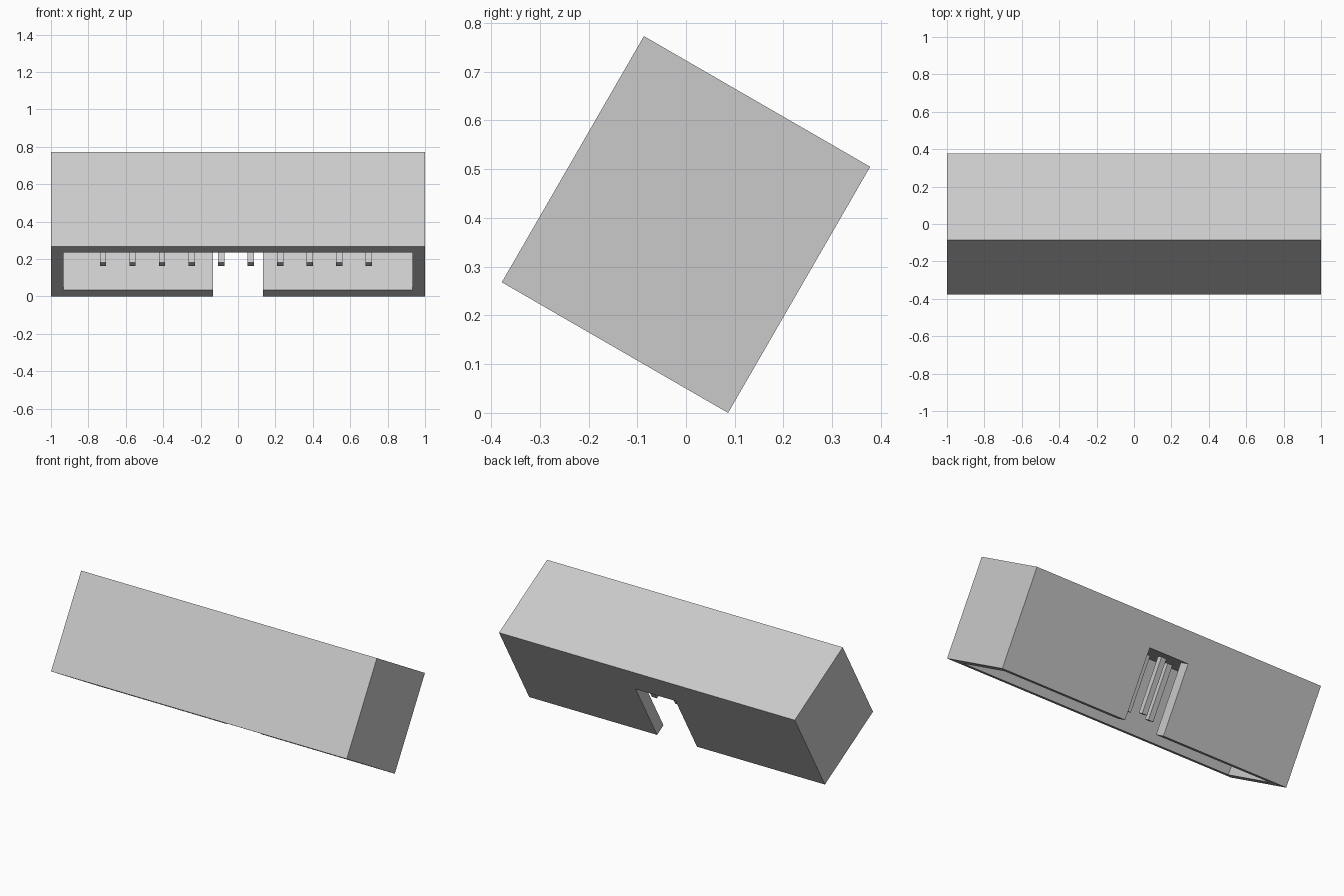
import bpy
import math
from mathutils import Matrix

old = bpy.data.objects.get("Cube")
if old:
    bpy.data.objects.remove(old, do_unlink=True)

# Overall sizes: the housing lies along x, opens downward and is tilted about x
WIDTH, HEIGHT = 0.536, 0.583
DEPTH = 0.414            # depth of the cavity and of the keying notch
WALL = 0.067
PITCH, PIN, TIP = 0.158, 0.034, 0.09
TILT = math.radians(30)
half_y = (WIDTH * math.cos(TILT) + HEIGHT * math.sin(TILT)) / 2
PLACE = Matrix.Translation((0, -half_y, WIDTH * math.sin(TILT))) @ Matrix.Rotation(-TILT, 4, "X")

grey = bpy.data.materials.new("light_grey")
grey.use_nodes = True
colour = (0.59, 0.59, 0.59, 1)
grey.diffuse_color = colour
grey.node_tree.nodes["Principled BSDF"].inputs["Base Color"].default_value = colour


def box(name, low, high):
    """Tilted box between two corners given in the housing's own frame."""
    bpy.ops.mesh.primitive_cube_add(size=1)
    obj = bpy.context.object
    obj.name = name
    size = [b - a for a, b in zip(low, high)]
    middle = [(a + b) / 2 for a, b in zip(low, high)]
    obj.data.transform(Matrix.Translation(middle) @ Matrix.Diagonal((*size, 1)))
    obj.matrix_world = PLACE
    obj.data.materials.append(grey)
    return obj


def cut(target, cutter):
    """Subtract the cutter from the target and discard it."""
    cutter.hide_render = True
    mod = target.modifiers.new("cut", "BOOLEAN")
    mod.operation = "DIFFERENCE"
    mod.solver = "EXACT"
    mod.object = cutter
    bpy.context.view_layer.objects.active = target
    bpy.ops.object.modifier_apply(modifier=mod.name)
    bpy.data.objects.remove(cutter, do_unlink=True)


# Housing with its open cavity and the notch in the lower back wall
housing = box("housing", (-1, 0, 0), (1, WIDTH, HEIGHT))
cut(housing, box("cavity_cutter", (WALL - 1, WALL, -0.1), (1 - WALL, WIDTH - WALL - 0.004, DEPTH)))
cut(housing, box("notch_cutter", (-0.135, WIDTH / 2 + 0.1, -0.1), (0.135, WIDTH + 0.1, DEPTH)))

# Two rows of ten contact pins standing on the cavity floor
for row in range(2):
    v = WIDTH / 2 + (row - 0.5) * PITCH
    for i in range(10):
        x = (i - 4.5) * PITCH - 0.011
        box(f"pin_row{row + 1}_{i + 1}", (x - PIN / 2, v - PIN / 2, TIP),
            (x + PIN / 2, v + PIN / 2, DEPTH + 0.01))
